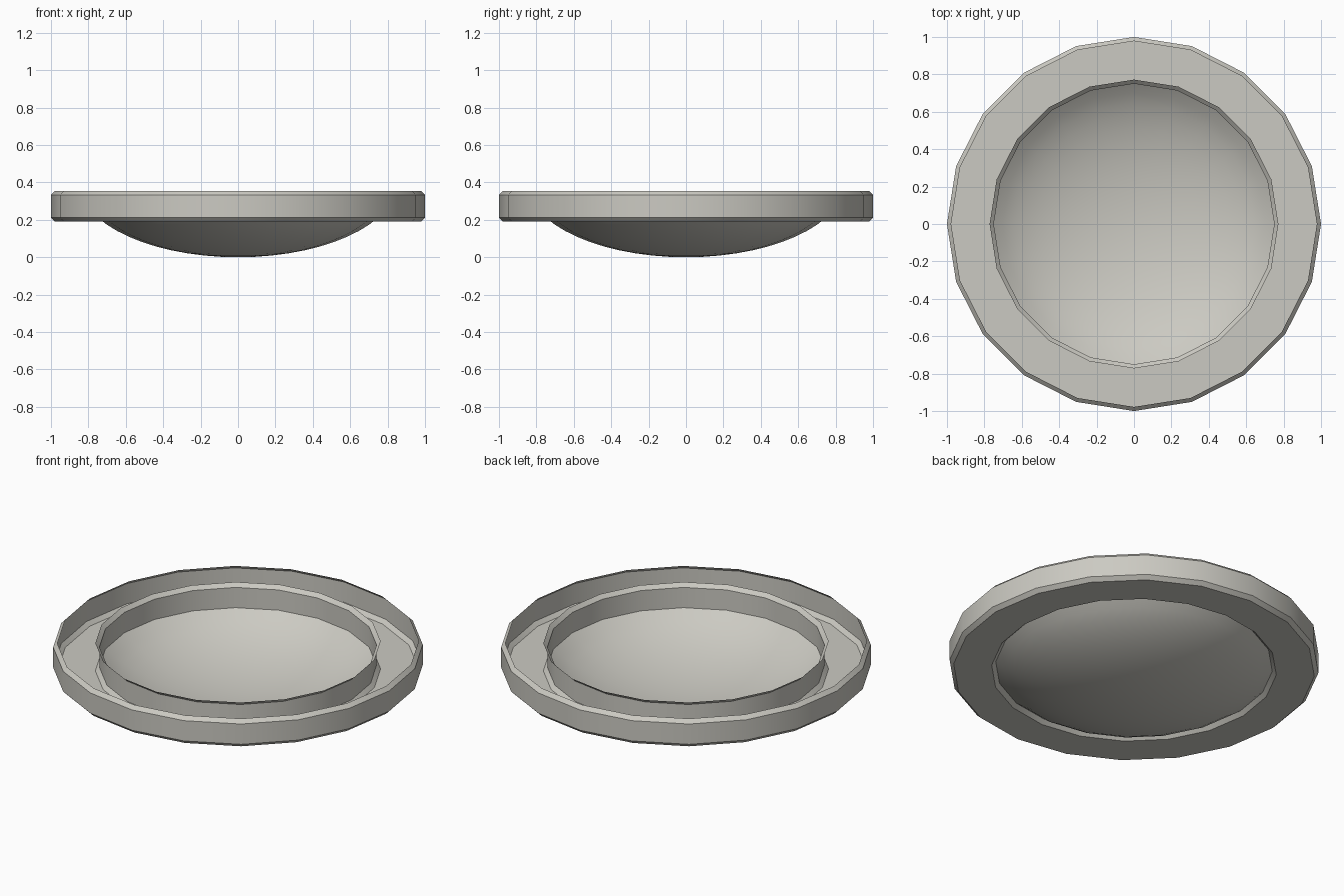
import bpy
import bmesh
from math import sin, cos, acos, pi, radians

if "Cube" in bpy.data.objects:
    bpy.data.objects.remove(bpy.data.objects["Cube"], do_unlink=True)

SIDES = 20
BOTTOM, TOP = 0.19, 0.355      # height range of the rim
OUTER, INNER = 1.0, 0.75       # rim radii
BEVEL = 0.022

stone = bpy.data.materials.new("warm_grey")
stone.use_nodes = True
colour = (0.60, 0.59, 0.54, 1)
stone.diffuse_color = colour
stone.node_tree.nodes["Principled BSDF"].inputs["Base Color"].default_value = colour


def lathe(name, profile):
    """Spin an open (radius, height) profile around z; a zero radius becomes a pole."""
    bm = bmesh.new()
    rings = []
    for r, z in profile:
        count = SIDES if r > 1e-5 else 1
        rings.append([bm.verts.new((r * cos(2 * pi * i / SIDES),
                                    r * sin(2 * pi * i / SIDES), z))
                      for i in range(count)])
    for a, b in zip(rings, rings[1:]):
        for i in range(SIDES):
            j = (i + 1) % SIDES
            if len(a) == 1:
                bm.faces.new((a[0], b[i], b[j]))
            else:
                bm.faces.new((a[i], b[i], b[j], a[j]))
    mesh = bpy.data.meshes.new(name)
    bm.to_mesh(mesh)
    bm.free()
    mesh.materials.append(stone)
    obj = bpy.data.objects.new(name, mesh)
    bpy.context.collection.objects.link(obj)
    bpy.ops.object.select_all(action='DESELECT')
    obj.select_set(True)
    bpy.context.view_layer.objects.active = obj
    bpy.ops.object.shade_smooth_by_angle(angle=radians(30))
    return obj


# Rim: a bevelled channel, open along its top
lathe("rim", [
    (INNER + BEVEL, TOP), (INNER, TOP - BEVEL),
    (INNER, BOTTOM + BEVEL), (INNER + BEVEL, BOTTOM),
    (OUTER - BEVEL, BOTTOM), (OUTER, BOTTOM + BEVEL),
    (OUTER, TOP - BEVEL), (OUTER - BEVEL, TOP),
])

# Bowl: a shallow ellipsoid cap hanging from the inner wall
WIDE = 0.85
edge = acos((1 - (INNER / WIDE) ** 2) ** 0.5)
depth = (BOTTOM + BEVEL) / (1 - cos(edge))
STEPS = 10
lathe("bowl", [(WIDE * sin(edge * k / STEPS), depth * (1 - cos(edge * k / STEPS)))
               for k in range(STEPS + 1)])
